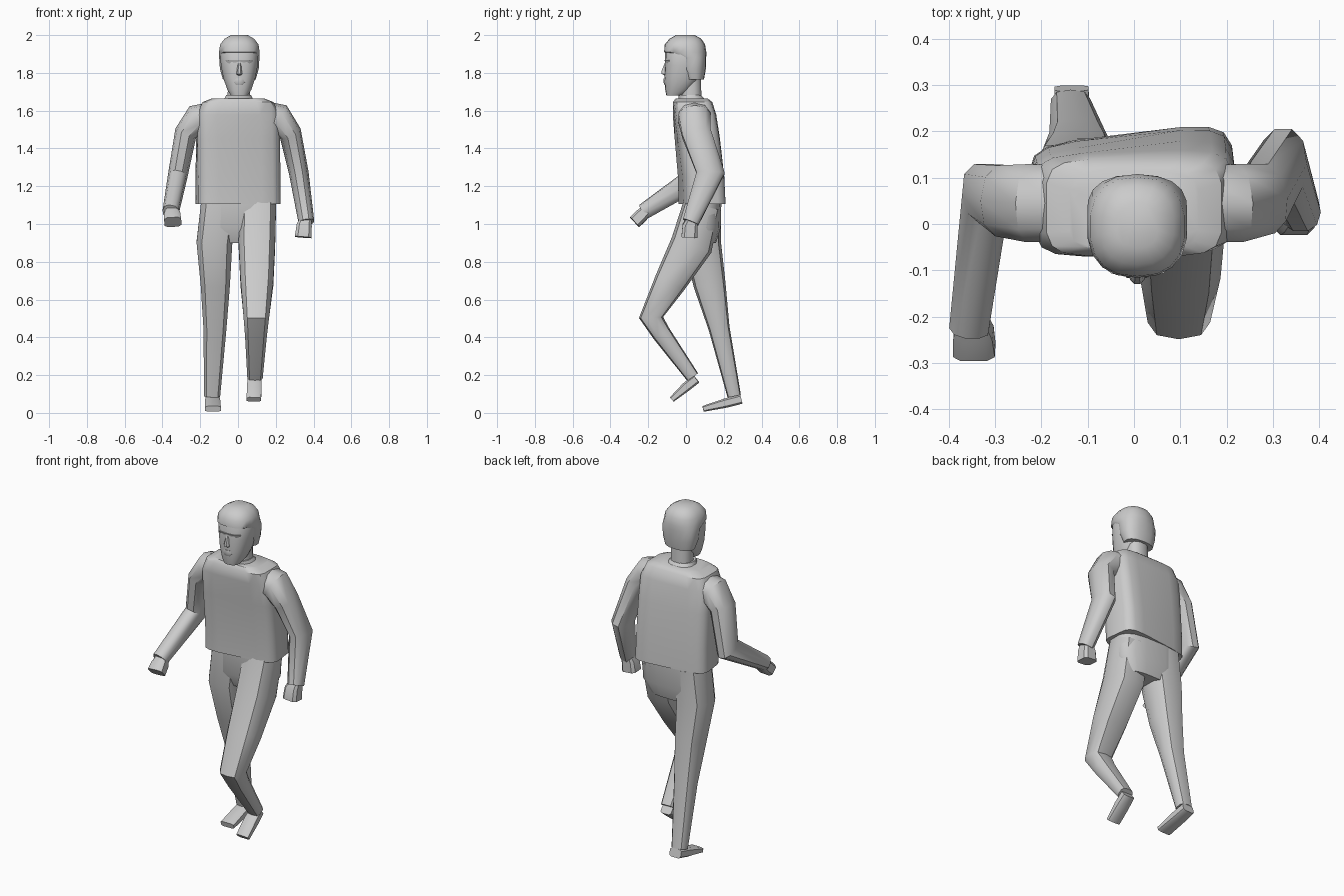
import bpy, bmesh, math
from mathutils import Vector, Matrix

X, Y, Z = Vector((1, 0, 0)), Vector((0, 1, 0)), Vector((0, 0, 1))


def loft(name, rings, ref=X, power=2.4, sides=10, level=False, twist=None, angle=40):
    """Skin rings of (x, y, z, half size along ref, half size across)."""
    bm = bmesh.new()
    pts = [Vector(r[:3]) for r in rings]
    loops = []
    for i, r in enumerate(rings):
        dirs = [(pts[j + 1] - pts[j]).normalized() for j in (i - 1, i) if 0 <= j < len(pts) - 1]
        t = Z if level else sum(dirs, Vector()).normalized()
        u = (ref - t * ref.dot(t)).normalized()
        if twist:
            u = Matrix.Rotation(math.radians(twist[i]), 3, 'Z') @ u
        v = t.cross(u)
        loop = []
        for k in range(sides):
            a = 2 * math.pi * (k + 0.5) / sides
            c, s = math.cos(a), math.sin(a)
            c = math.copysign(abs(c) ** (2 / power), c)
            s = math.copysign(abs(s) ** (2 / power), s)
            loop.append(bm.verts.new(pts[i] + u * c * r[3] + v * s * r[4]))
        loops.append(loop)
    for p, q in zip(loops, loops[1:]):
        for k in range(sides):
            m = (k + 1) % sides
            bm.faces.new((p[k], p[m], q[m], q[k]))
    bm.faces.new(loops[0])
    bm.faces.new(loops[-1])
    bmesh.ops.recalc_face_normals(bm, faces=bm.faces)
    mesh = bpy.data.meshes.new(name)
    bm.to_mesh(mesh)
    bm.free()
    ob = bpy.data.objects.new(name, mesh)
    bpy.context.collection.objects.link(ob)
    bpy.ops.object.select_all(action='DESELECT')
    ob.select_set(True)
    bpy.context.view_layer.objects.active = ob
    bpy.ops.object.shade_smooth_by_angle(angle=math.radians(angle))
    return ob


# Shirt body with slightly twisted hem
loft("shirt", [(0, .085, 1.105, .222, .112), (0, .08, 1.25, .221, .112),
               (0, .06, 1.45, .221, .113), (0, .045, 1.58, .218, .112),
               (0, .035, 1.645, .19, .105), (0, .03, 1.665, .14, .085)],
     power=5, sides=16, level=True, twist=[7, 6, 4, 2, 0, 0])
loft("collar", [(.003, .035, 1.65, .085, .075), (.003, .02, 1.682, .068, .062)],
     sides=12, level=True)
loft("neck", [(.005, .03, 1.62, .062, .055), (.005, .025, 1.78, .06, .055)],
     sides=12, level=True)

# Head, hair and facial features
loft("head", [(.007, -.062, 1.68, .045, .042), (.007, -.04, 1.71, .064, .07),
              (.007, -.02, 1.77, .085, .095), (.007, -.008, 1.84, .099, .104),
              (.007, -.005, 1.92, .103, .105), (.007, -.003, 1.97, .083, .085)],
     sides=18, level=True)
loft("hair", [(.007, .045, 1.765, .088, .05), (.007, .037, 1.82, .104, .068),
              (.007, .033, 1.88, .108, .074), (.007, -.004, 1.91, .109, .112),
              (.007, -.006, 1.95, .103, .107), (.007, -.003, 1.98, .08, .085),
              (.007, -.003, 2.0, .045, .05)], sides=18, level=True)
loft("nose", [(.007, -.098, 1.86, .008, .012), (.007, -.113, 1.81, .014, .018),
              (.007, -.112, 1.795, .017, .018), (.007, -.1, 1.785, .01, .012)],
     sides=8, level=True)
loft("brow", [(.007, -.078, 1.85, .07, .03), (.007, -.082, 1.868, .075, .033)],
     sides=12, level=True)
loft("mouth", [(.007, -.092, 1.735, .025, .022), (.007, -.096, 1.752, .036, .024),
               (.007, -.098, 1.77, .025, .02)], sides=10, level=True)

# Sleeves and hands: one arm swings forward, the other back
loft("right_sleeve", [(-.14, .045, 1.57, .085, .075), (-.215, .045, 1.555, .088, .08),
                      (-.277, .05, 1.48, .08, .06), (-.32, .065, 1.25, .075, .052),
                      (-.356, -.225, 1.065, .042, .044)], ref=Y)
loft("left_sleeve", [(.14, .045, 1.575, .085, .075), (.215, .045, 1.56, .088, .08),
                     (.277, .055, 1.48, .08, .06), (.322, .13, 1.27, .078, .052),
                     (.362, .025, 1.01, .045, .042)], ref=Y)
loft("right_hand", [(-.352, -.2, 1.08, .028, .03), (-.347, -.235, 1.045, .036, .044),
                    (-.345, -.272, 1.01, .036, .047)], ref=Y, power=4, sides=8)
loft("left_hand", [(.358, .035, 1.03, .03, .03), (.35, .022, .99, .042, .042),
                   (.345, .018, .93, .044, .046)], ref=Y, power=4, sides=8)

# Trousers: pelvis and two striding legs
loft("pelvis", [(-.005, .09, .9, .15, .07), (-.002, .085, .98, .2, .1),
                (.005, .085, 1.13, .2, .104)], power=3, sides=16, level=True)
loft("right_trouser", [(-.1, .085, 1.1, .1, .1), (-.125, .085, .9, .098, .1),
                       (-.12, .125, .68, .08, .085), (-.122, .175, .45, .063, .056),
                       (-.137, .255, .09, .044, .036)], power=2.8)
loft("left_trouser", [(.105, .085, 1.1, .1, .1), (.1, .03, .89, .1, .112),
                      (.1, -.085, .69, .09, .085), (.097, -.185, .505, .07, .064),
                      (.095, -.13, .42, .06, .05), (.09, .035, .19, .042, .035)], power=2.8)

# Shoes
loft("right_shoe", [(-.135, .293, .073, .038, .026), (-.134, .21, .052, .042, .026),
                    (-.133, .09, .021, .044, .016)], power=4, sides=8)
loft("left_shoe", [(.088, .055, .18, .036, .026), (.086, 0, .137, .04, .026),
                   (.084, -.075, .071, .04, .016)], power=4, sides=8)
